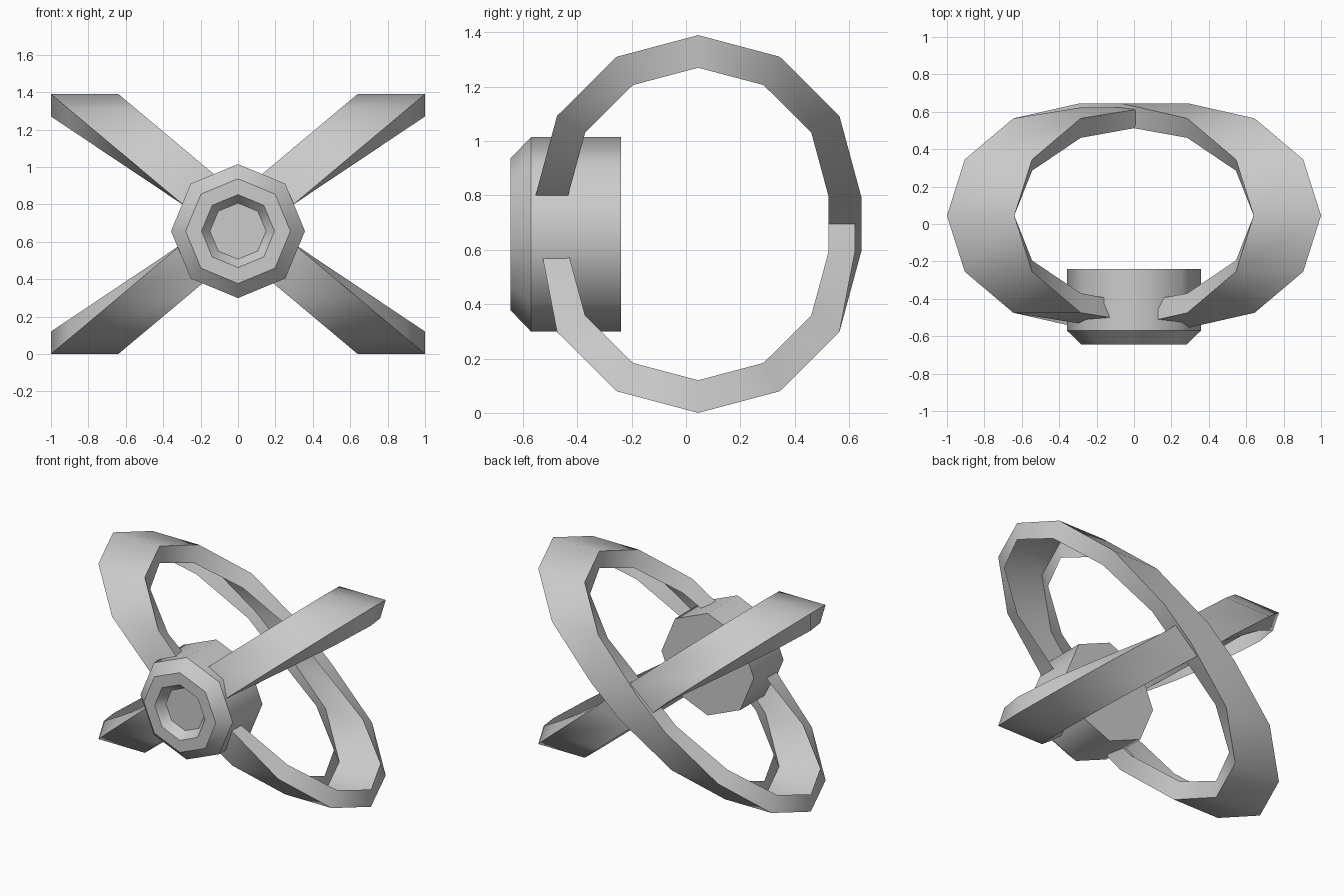
import bpy, bmesh, math

cube = bpy.data.objects.get("Cube")
if cube:
    bpy.data.objects.remove(cube, do_unlink=True)

grey = bpy.data.materials.new("plain grey")
grey.use_nodes = True
colour = (0.6, 0.6, 0.6, 1)
grey.diffuse_color = colour
grey.node_tree.nodes["Principled BSDF"].inputs["Base Color"].default_value = colour


def finish(name, bm):
    """Turn a bmesh into an object with its material."""
    bmesh.ops.recalc_face_normals(bm, faces=bm.faces)
    mesh = bpy.data.meshes.new(name)
    bm.to_mesh(mesh)
    bm.free()
    mesh.materials.append(grey)
    ob = bpy.data.objects.new(name, mesh)
    bpy.context.collection.objects.link(ob)
    return ob


def loft(bm, rows, closed):
    """Join rows of vertices, each to the next."""
    for a, b in zip(rows, rows[1:]):
        n = len(a)
        for i in range(n if closed else n - 1):
            j = (i + 1) % n
            bm.faces.new((a[i], a[j], b[j], b[i]))


def slanted_ring(name, side, middle_radius):
    """Leaning channel, open on the inside: two half rounds and short straights."""
    bm = bmesh.new()
    sections = []
    for half in (1, -1):
        for step in range(7):
            t = math.radians(-90 + 30 * step)
            c, s = math.cos(t) * half, math.sin(t) * half
            slide = side * (0.11 * half + 0.71 * c)
            mid_z = 0.695 + 0.1 * half
            outer = (middle_radius if step in (0, 6) else 0.6, 0.595)
            inner = (0.48, 0.475)
            sections.append([
                bm.verts.new((slide + w, 0.045 + ry * s, mid_z + rz * c))
                for (ry, rz), w in ((inner, -0.18), (outer, -0.18),
                                    (outer, 0.18), (inner, 0.18))])
    loft(bm, sections + sections[:1], closed=False)
    ob = finish(name, bm)
    bpy.ops.object.select_all(action='DESELECT')
    ob.select_set(True)
    bpy.context.view_layer.objects.active = ob
    bpy.ops.object.shade_smooth_by_angle(angle=math.radians(40))


# Two crossing rings, one slightly thinner where they meet
slanted_ring("left_leaning_ring", 1, 0.6)
slanted_ring("right_leaning_ring", -1, 0.577)

# Eight-sided hub with a bevelled rim and a shallow socket
bm = bmesh.new()
loops = []
for r, y in ((0.358, -0.24), (0.358, -0.57), (0.28, -0.645),
             (0.195, -0.645), (0.15, -0.585)):
    loops.append([bm.verts.new((r * math.sin(k * math.pi / 4), y,
                                0.657 + r * math.cos(k * math.pi / 4)))
                  for k in range(8)])
loft(bm, loops, closed=True)
bm.faces.new(loops[0])
bm.faces.new(loops[-1])

# Shade round the hub smoothly, but keep its rims sharp
for face in bm.faces:
    face.smooth = True
for loop in loops:
    for i in range(8):
        bm.edges.get((loop[i - 1], loop[i])).smooth = False
finish("hub", bm)
